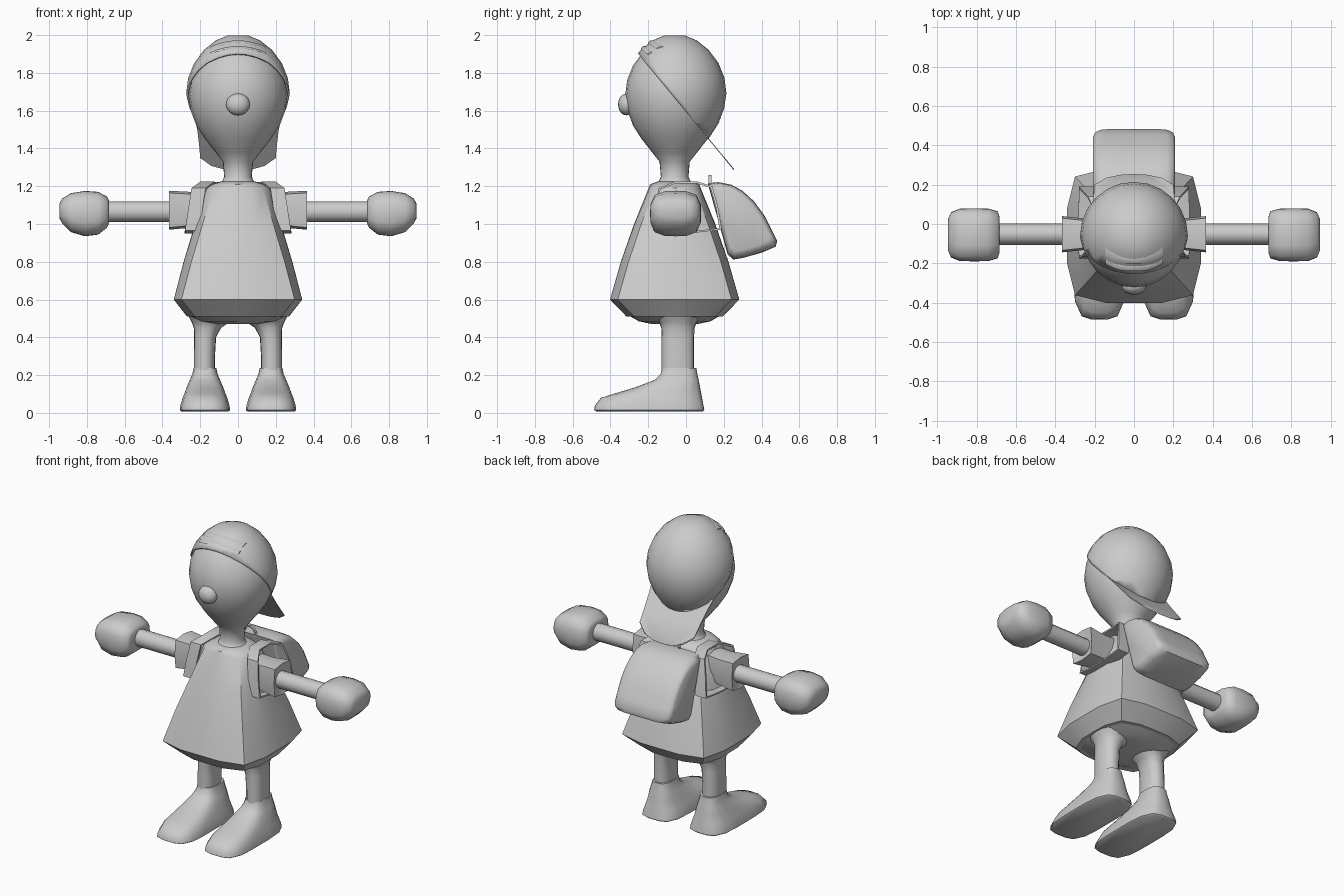
import bpy, bmesh, math
from mathutils import Vector

cube = bpy.data.objects.get("Cube")
if cube:
    bpy.data.objects.remove(cube, do_unlink=True)

grey = bpy.data.materials.new("plain_grey")
grey.use_nodes = True
COLOUR = (0.6, 0.6, 0.6, 1)
grey.diffuse_color = COLOUR
grey.node_tree.nodes["Principled BSDF"].inputs["Base Color"].default_value = COLOUR
CY = -0.06  # body axis in y


def finish(name, bm, angle=40, mirror=False, normals=True):
    if normals:
        bmesh.ops.recalc_face_normals(bm, faces=bm.faces)
    mesh = bpy.data.meshes.new(name)
    bm.to_mesh(mesh)
    bm.free()
    mesh.materials.append(grey)
    ob = bpy.data.objects.new(name, mesh)
    bpy.context.collection.objects.link(ob)
    bpy.ops.object.select_all(action='DESELECT')
    ob.select_set(True)
    bpy.context.view_layer.objects.active = ob
    bpy.ops.object.shade_smooth_by_angle(angle=math.radians(angle))
    if mirror:
        mod = ob.modifiers.new("Mirror", 'MIRROR')
        mod.use_clip = False
    return ob


def loft(rings, cap_start=True, cap_end=True):
    """Skin a list of equal-length closed rings."""
    bm = bmesh.new()
    loops = [[bm.verts.new(p) for p in ring] for ring in rings]
    n = len(loops[0])
    for a, b in zip(loops, loops[1:]):
        for i in range(n):
            j = (i + 1) % n
            bm.faces.new((a[i], a[j], b[j], b[i]))
    if cap_start:
        bm.faces.new(loops[0][::-1])
    if cap_end:
        bm.faces.new(loops[-1])
    return bm


def oval(a, b, power=2, n=16):
    """Rounded-square outline with half sizes a and b."""
    out = []
    for i in range(n):
        t = 2 * math.pi * i / n
        c, s = math.cos(t), math.sin(t)
        r = (abs(c) ** power + abs(s) ** power) ** (-1 / power)
        out.append((a * r * c, b * r * s))
    return out


def stack(levels, cx=0, cy=CY, n=16):
    """Rings up z: each level is z, half x, half y, power."""
    return [[(cx + u, cy + v, z) for u, v in oval(a, b, p, n)] for z, a, b, p in levels]


def along_x(levels, n=16):
    """Rings along x: x, centre y, centre z, half y, half z, power."""
    return [[(x, cy + u, cz + v) for u, v in oval(a, b, p, n)]
            for x, cy, cz, a, b, p in levels]


# Head and neck
EGG = [(1.33, .08), (1.38, .12), (1.45, .175), (1.52, .22), (1.6, .25), (1.68, .262),
       (1.76, .252), (1.84, .22), (1.91, .168), (1.96, .105), (1.985, .045)]
neck = [(1.2, .12), (1.225, .085), (1.25, .073)]
finish("head", loft(stack([(z, r, r, 2) for z, r in neck + EGG], n=24)), 60)

# Nose
bm = bmesh.new()
bmesh.ops.create_uvsphere(bm, u_segments=16, v_segments=10, radius=1)
for v in bm.verts:
    v.co = Vector((v.co.x * .063, v.co.y * .045 - .315, v.co.z * .058 + 1.633))
finish("nose", bm, 60)

# Cap: shell around the head, sliced along a tilted plane
SLOPE = 1.209


def brim_z(y):
    return 1.902 - SLOPE * (y + .254)


bm = loft(stack([(z + .012, r + .012, r + .012, 2) for z, r in EGG], n=24), False, True)
bmesh.ops.bisect_plane(bm, geom=bm.verts[:] + bm.edges[:] + bm.faces[:],
                       plane_co=(0, -.254, 1.902), plane_no=(0, SLOPE, 1), clear_inner=True)
cap = finish("cap", bm, 60)
shell = cap.modifiers.new("Solidify", 'SOLIDIFY')
shell.thickness = .01

# Cap bill: flat fan in the slicing plane
half = [(.235, .0), (.215, .08), (.205, .15), (.2, .2), (.14, .235), (.07, .25)]
outline = half + [(0, .254)] + [(-x, y) for x, y in reversed(half)]
bill = finish("cap_bill", loft([[(x, y, brim_z(y) + d) for x, y in outline] for d in (-.004, .004)]))

# Cap strap: raised curved band with a slot above it
def cap_y(x, z):
    pts = [(a + .012, b + .012) for a, b in EGG]
    r = next(r0 + (r1 - r0) * (z - z0) / (z1 - z0)
             for (z0, r0), (z1, r1) in zip(pts, pts[1:]) if z <= z1)
    return CY - math.sqrt(max(r * r - x * x, 0))


for label, low, high in (("cap_strap", 1.93, 1.942), ("cap_slot_edge", 1.96, 1.972)):
    rings = []
    for i in range(9):
        x = -.145 + .29 * i / 8
        drop = x * x * 1.5
        ring = []
        for z, d in ((low, 0), (high, 0), (high, .016), (low, .016)):
            z -= drop
            ring.append((x, min(cap_y(x, z), -.1) - d + .006, z))
        rings.append(ring)
    finish(label, loft(rings))

# Dress, with a turned-under hem
finish("dress", loft(stack([
    (.51, .27, .255, 4), (.6, .34, .342, 5.5), (.8, .288, .285, 4.5), (1.0, .228, .215, 3.5),
    (1.19, .172, .138, 2.6), (1.21, .14, .13, 2.3), (1.225, .09, .09, 2)])), 35)
finish("hips", loft(stack([(.47, .13, .12, 2), (.485, .2, .19, 2.5), (.52, .265, .25, 4)])), 60)

# Legs, flaring into the hips
legs = []
for z, cx, a, b, p in ((.22, .178, .056, .086, 2.5), (.3, .178, .056, .086, 2.5),
                       (.4, .174, .058, .086, 2.5), (.45, .162, .072, .088, 2.5),
                       (.48, .145, .1, .1, 2.5), (.51, .135, .125, .13, 2.5)):
    legs += stack([(z, a, b, p)], cx, -.043)
finish("leg", loft(legs), 60, True)

# Shoes: rings stacked from sole to ankle
shoe = []
for z, front, back, a, p in ((.008, -.475, .09, .125, 4), (.015, -.486, .097, .133, 4),
                             (.04, -.482, .092, .13, 4), (.08, -.45, .085, .118, 3.5),
                             (.105, -.37, .08, .108, 3.2), (.135, -.27, .075, .097, 3),
                             (.175, -.165, .067, .08, 3), (.205, -.135, .06, .067, 3),
                             (.238, -.125, .055, .06, 3)):
    shoe += stack([(z, a, (back - front) / 2, p)], .175, (front + back) / 2, 20)
finish("shoe", loft(shoe), 50, True)

# Arms, sleeves and hands
AY, AZ = -.052, 1.065
finish("arm", loft(along_x([(.2, AY, AZ, .054, .055, 2), (.72, AY, AZ, .054, .055, 2)], 12)), 50, True)
finish("sleeve", loft(along_x([
    (.13, AY, 1.09, .075, .09, 4), (.25, AY, 1.075, .08, .095, 5),
    (.365, AY, 1.073, .092, .103, 6), (.35, AY, AZ, .06, .06, 2)], 8)), 30, True)
finish("hand", loft(along_x([
    (.683, -.055, 1.065, .09, .06, 3), (.693, -.055, 1.063, .12, .082, 3.5),
    (.74, -.055, 1.057, .133, .113, 3.5), (.81, -.055, 1.055, .135, .12, 3.5),
    (.885, -.055, 1.06, .133, .103, 3.5), (.93, -.055, 1.068, .115, .067, 3),
    (.945, -.055, 1.07, .08, .04, 3)])), 60, True)

# Backpack: side outline swept across with shrunken rounded ends
SIDE = [(.115, 1.215), (.17, 1.222), (.24, 1.208), (.3, 1.175), (.36, 1.12), (.415, 1.045),
        (.455, .965), (.483, .91), (.475, .88), (.4, .848), (.3, .82), (.25, .812),
        (.22, .84), (.17, 1.02)]
MY, MZ = .3, 1.02
finish("backpack", loft([[(x, MY + (y - MY) * s, MZ + (z - MZ) * s) for y, z in SIDE]
                         for x, s in ((-.208, .78), (-.198, .9), (-.17, .975), (-.12, 1), (.12, 1),
                                      (.17, .975), (.198, .9), (.208, .78))]), 50)

# Shoulder straps: flat band looped around the sleeve, leaning with the dress
PATH = [(.14, 1.2), (.06, 1.225), (-.06, 1.225), (-.145, 1.19), (-.165, 1.08), (-.175, .965),
        (-.08, .95), (.06, .955), (.19, .97), (.17, 1.09)]


def strap_ring(inset, offset):
    ring = []
    for y, z in PATH:
        x = .2 + (1.2 - z) * .15 - max(0, z - 1.19) * 1.2 + offset
        ring.append((x, -.01 + (y + .01) * inset, 1.08 + (z - 1.08) * inset))
    return ring


rings = [strap_ring(1, -.03), strap_ring(1, .045), strap_ring(.93, .045), strap_ring(.93, -.03)]
finish("shoulder_strap", loft(rings + rings[:1], False, False), 30, True)

# Carry loop on top of the backpack
bm = bmesh.new()
loop = []
for i in range(9):
    t = math.pi * i / 8
    x, z = .05 * math.cos(t), 1.205 + .055 * math.sin(t)
    loop.append([(x, .118, z), (x, .134, z), (x * .85, .134, z - .008), (x * .85, .118, z - .008)])
bm.free()
finish("carry_loop", loft(loop))
